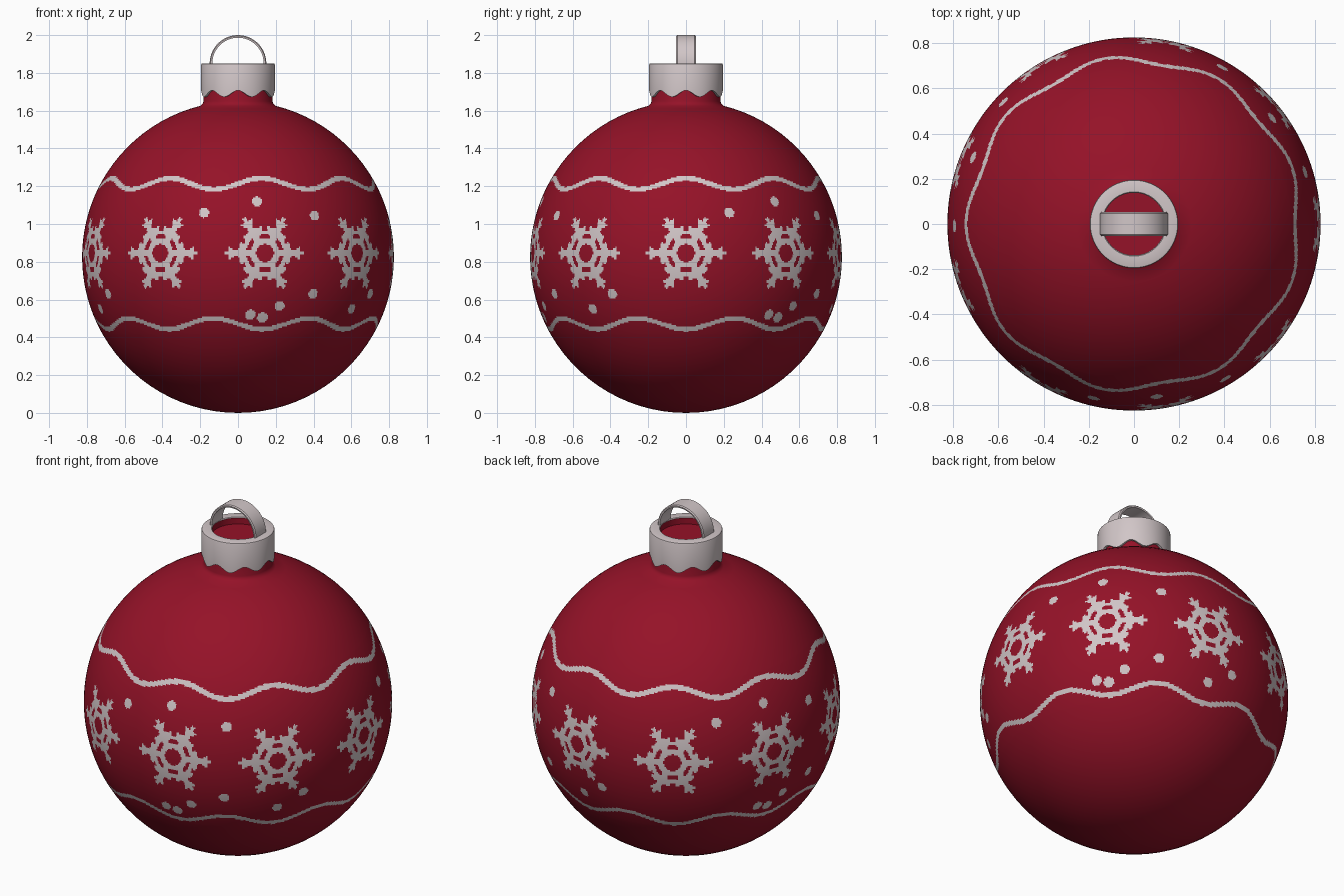
import bpy, bmesh, math
from math import sin, cos, pi, radians, degrees, sqrt, atan2

if "Cube" in bpy.data.objects:
    bpy.data.objects.remove(bpy.data.objects["Cube"])

R = 0.825            # ball radius, also its centre height
SEG = 720


def material(name, rgb):
    m = bpy.data.materials.new(name)
    m.diffuse_color = (*rgb, 1)
    m.use_nodes = True
    m.node_tree.nodes["Principled BSDF"].inputs["Base Color"].default_value = m.diffuse_color
    return m


RED = material("deep red", (0.30, 0.006, 0.021))
SILVER = material("silver white", (0.64, 0.565, 0.575))


def finish(name, bm, mats, angle):
    me = bpy.data.meshes.new(name)
    bm.to_mesh(me)
    bm.free()
    for m in mats:
        me.materials.append(m)
    ob = bpy.data.objects.new(name, me)
    bpy.context.collection.objects.link(ob)
    bpy.ops.object.select_all(action='DESELECT')
    ob.select_set(True)
    bpy.context.view_layer.objects.active = ob
    bpy.ops.object.shade_smooth_by_angle(angle=radians(angle))
    return ob


def lathe(profile, seg, paint):
    """Revolve profile(theta) -> [(r, z)...]; theta 0 is the front, growing to the right."""
    bm = bmesh.new()
    rings = []
    for i in range(seg):
        t = 2 * pi * i / seg
        rings.append([bm.verts.new((r * sin(t), -r * cos(t), z)) for r, z in profile(t)])
    for i in range(seg):
        a, b = rings[i], rings[(i + 1) % seg]
        t = 2 * pi * (i + 0.5) / seg
        for j in range(len(a) - 1):
            f = bm.faces.new((a[j], b[j], b[j + 1], a[j + 1]))
            f.material_index = paint(f, t, j)
    bmesh.ops.remove_doubles(bm, verts=bm.verts, dist=1e-5)
    return bm


# Painted pattern: snowflakes, dots and wavy lines
def in_flake(u, v):
    rho = sqrt(u * u + v * v)
    if rho > 0.22:
        return False
    a = (atan2(v, u) + pi / 6) % (pi / 3) - pi / 6
    p, q = rho * cos(a), abs(rho * sin(a))
    return (0.048 < rho < 0.078                                  # inner ring
            or (q < 0.017 and 0.07 < p < 0.17)                   # arm
            or (0.108 < rho < 0.142 and abs(a) < radians(25))    # side lumps
            or (0.10 < rho < 0.122)                              # outer ring
            or (0.155 < p < 0.192 and q < 0.012 + 0.7 * (p - 0.155))  # fan tip
            or (p < 0.214 and p > 0.15 and q < 0.010))           # point


# (angle, height) of the dots; the set repeats three times round the ball
DOTS = [(-13.2, 1.06), (7.5, 1.12), (30.6, 1.045), (29.6, 0.63), (16.3, 0.565),
        (4.9, 0.52), (9.8, 0.505), (50.6, 0.55), (60.8, 0.63)]


def paint_ball(f, t, j):
    z = f.calc_center_median().z
    if not 0.42 < z < 1.27:
        return 0
    r = sqrt(max(R * R - (z - R) ** 2, 0))
    wave = cos(9 * (t - radians(10)))
    if abs(z - 1.213 - 0.029 * wave) < 0.0135 or abs(z - 0.472 + 0.029 * wave) < 0.0125:
        return 1
    deg = degrees(t)
    d = radians((deg - 10 + 20) % 40 - 20)
    if in_flake(r * sin(d), z - 0.845):
        return 1
    for a, h in DOTS:
        d = radians((deg - a + 60) % 120 - 60)
        if (r * d) ** 2 + ((z - h) * R / r) ** 2 < 0.028 ** 2:
            return 1
    return 0


# Ball with neck: fine rows in the painted band, coarse rows elsewhere
top = degrees(math.acos(0.2 / R))
lats = [-90 + 60 * i / 14 for i in range(14)]
lats += [-30 + 63 * i / 108 for i in range(108)]
lats += [33 + (top - 33) * i / 11 for i in range(12)]
ball_profile = [(R * cos(radians(a)) if a > -90 else 0, R + R * sin(radians(a))) for a in lats]
ball_profile += [(0.187, 1.637), (0.182, 1.65), (0.182, 1.78)]
finish("ball", lathe(lambda t: ball_profile, SEG, paint_ball), (RED, SILVER), 40)


# Cap with scalloped rim and a red recess on top
def cap_profile(t):
    zb = 1.69 + 0.017 * cos(8 * t)
    return [(0.181, zb), (0.195, zb), (0.195, 1.843), (0.193, 1.848), (0.188, 1.85),
            (0.142, 1.85), (0.138, 1.846), (0.138, 1.81), (0, 1.81)]


finish("cap", lathe(cap_profile, 128, lambda f, t, j: int(j >= 6)), (SILVER, RED), 35)

# Hanging loop: half ring of flat band
bm = bmesh.new()
section = [(0.136, -0.05), (0.145, -0.052), (0.15, -0.046),
           (0.15, 0.046), (0.145, 0.052), (0.136, 0.05)]
N = 40
rows = [[bm.verts.new((r * cos(pi * i / N), y, 1.85 + r * sin(pi * i / N))) for r, y in section]
        for i in range(N + 1)]
for a, b in zip(rows, rows[1:]):
    for k in range(6):
        bm.faces.new((a[k], a[(k + 1) % 6], b[(k + 1) % 6], b[k]))
bm.faces.new(rows[0])
bm.faces.new(rows[-1])
bmesh.ops.recalc_face_normals(bm, faces=bm.faces)
finish("hanging_loop", bm, (SILVER,), 35)
